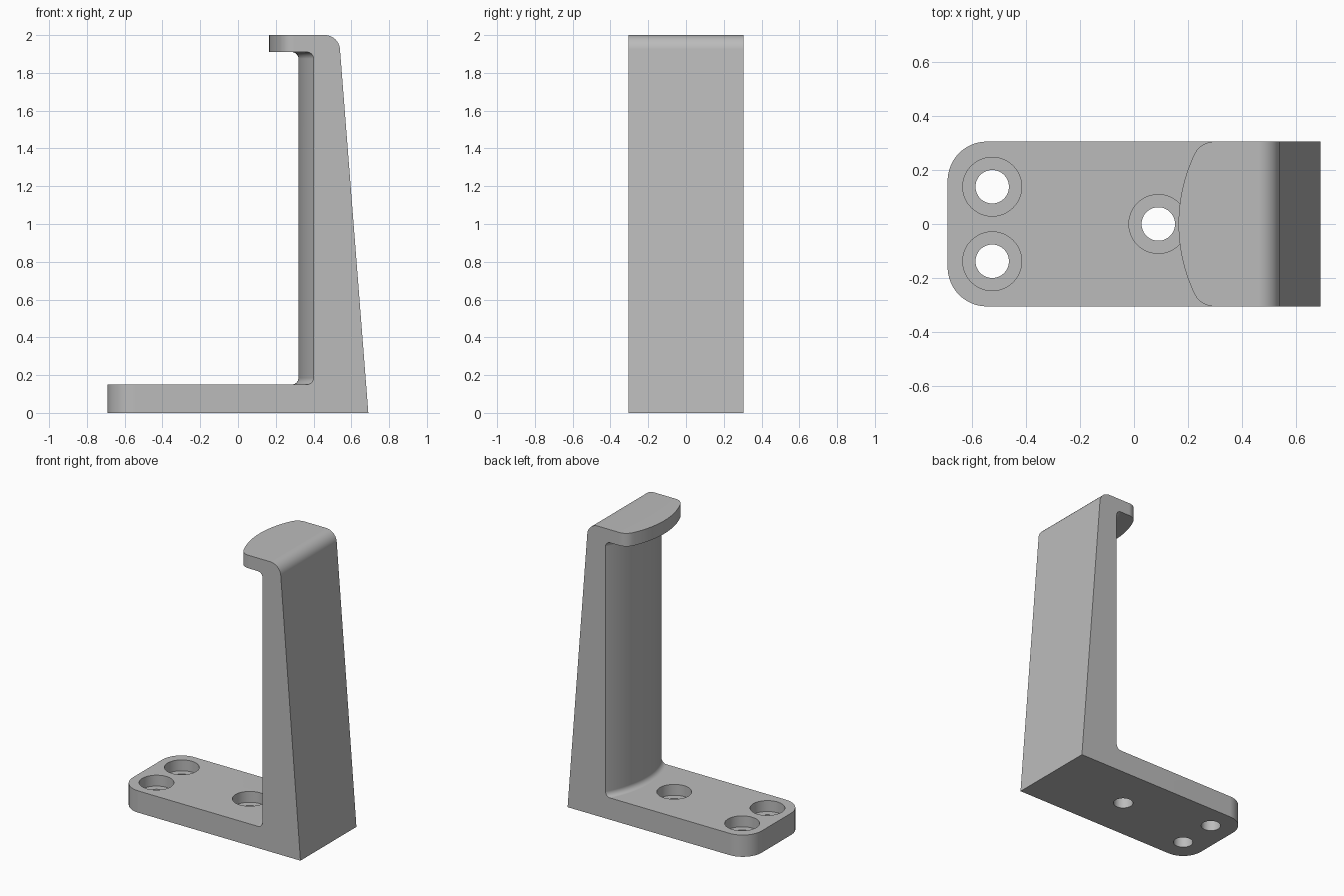
import bpy, bmesh
from math import sqrt, sin, cos, pi, atan2, tan
from mathutils import Matrix, Vector

cube = bpy.data.objects.get("Cube")
if cube:
    bpy.data.objects.remove(cube, do_unlink=True)

HALF_W, END, HEIGHT = 0.305, 0.69, 2.0
BASE_T, LIP_Z, FILLET = 0.15, 1.91, 0.035

grey = bpy.data.materials.new("plain grey")
grey.use_nodes = True
colour = (0.5, 0.5, 0.5, 1)
grey.diffuse_color = colour
grey.node_tree.nodes["Principled BSDF"].inputs["Base Color"].default_value = colour


def arc(cx, cz, r, a0, a1, n=8):
    steps = [a0 + (a1 - a0) * i / n for i in range(n + 1)]
    return [(cx + r * cos(a), cz + r * sin(a)) for a in steps]


def root(v):
    return sqrt(max(v, 0))


# Plan outlines: x of each rounded edge at a given distance from the centre line
def base_end(y, r=0.145):
    d = max(abs(y) - (HALF_W - r), 0)
    return -END + r - root(r * r - d * d)


def column_face(y, big=0.62):
    return 0.32 + big - root(big * big - y * y)


def lip_tip(y, big=0.6, r=0.08):
    cx, cy = 0.165 + big, HALF_W - r
    if abs(y) <= cy * big / (big - r):
        return cx - root(big * big - y * y)
    corner_x = cx - root((big - r) ** 2 - cy * cy)
    return corner_x - root(r * r - (abs(y) - cy) ** 2)


# Rounded shoulder between the sloping back and the top
slope = atan2(0.156, HEIGHT)
r_top = 0.08
shoulder_x = END - 0.156 - r_top * tan((pi / 2 - slope) / 2)
shoulder = arc(shoulder_x, HEIGHT - r_top, r_top, slope, pi / 2, 12)


def section(y):
    x, tip, end = column_face(y), lip_tip(y), base_end(y)
    c = x - FILLET
    return ([(end, 0), (END, 0)] + shoulder + [(tip, HEIGHT), (tip, LIP_Z)]
            + arc(c, LIP_Z - FILLET, FILLET, pi / 2, 0)
            + arc(c, BASE_T + FILLET, FILLET, 0, -pi / 2)
            + [(end, BASE_T)])


# Bracket body: side profile lofted across the width
bm = bmesh.new()
steps = 48
rings = []
for i in range(steps + 1):
    y = HALF_W * sin(pi * (i / steps - 0.5))
    rings.append([bm.verts.new((x, y, z)) for x, z in section(y)])
for a, b in zip(rings, rings[1:]):
    for j in range(len(a)):
        k = (j + 1) % len(a)
        bm.faces.new((a[j], a[k], b[k], b[j]))
bm.faces.new(rings[0])
bm.faces.new(rings[-1][::-1])
bmesh.ops.recalc_face_normals(bm, faces=bm.faces)
mesh = bpy.data.meshes.new("bracket_body")
bm.to_mesh(mesh)
bm.free()
mesh.materials.append(grey)
body = bpy.data.objects.new("bracket_body", mesh)
bpy.context.collection.objects.link(body)
bpy.context.view_layer.objects.active = body
body.select_set(True)


# Counterbored screw holes
def cut(name, radius, z0, z1):
    cb = bmesh.new()
    for x, y in ((-0.525, 0.138), (-0.525, -0.138), (0.09, 0)):
        bmesh.ops.create_cone(cb, cap_ends=True, segments=48, radius1=radius,
                              radius2=radius, depth=z1 - z0,
                              matrix=Matrix.Translation(Vector((x, y, (z0 + z1) / 2))))
    cm = bpy.data.meshes.new(name)
    cb.to_mesh(cm)
    cb.free()
    cm.materials.append(grey)
    cutter = bpy.data.objects.new(name, cm)
    cutter.hide_render = True
    bpy.context.collection.objects.link(cutter)
    mod = body.modifiers.new(name, "BOOLEAN")
    mod.operation, mod.solver, mod.object = "DIFFERENCE", "EXACT", cutter
    bpy.ops.object.modifier_apply(modifier=mod.name)
    bpy.data.objects.remove(cutter, do_unlink=True)


cut("counterbore", 0.109, 0.075, 0.25)
cut("screw_hole", 0.062, -0.1, 0.2)

# Smooth rounded surfaces, crisp flat sides
bpy.ops.object.shade_smooth_by_angle(angle=pi / 6)
weighted = body.modifiers.new("flat_sides", "WEIGHTED_NORMAL")
weighted.keep_sharp = True
